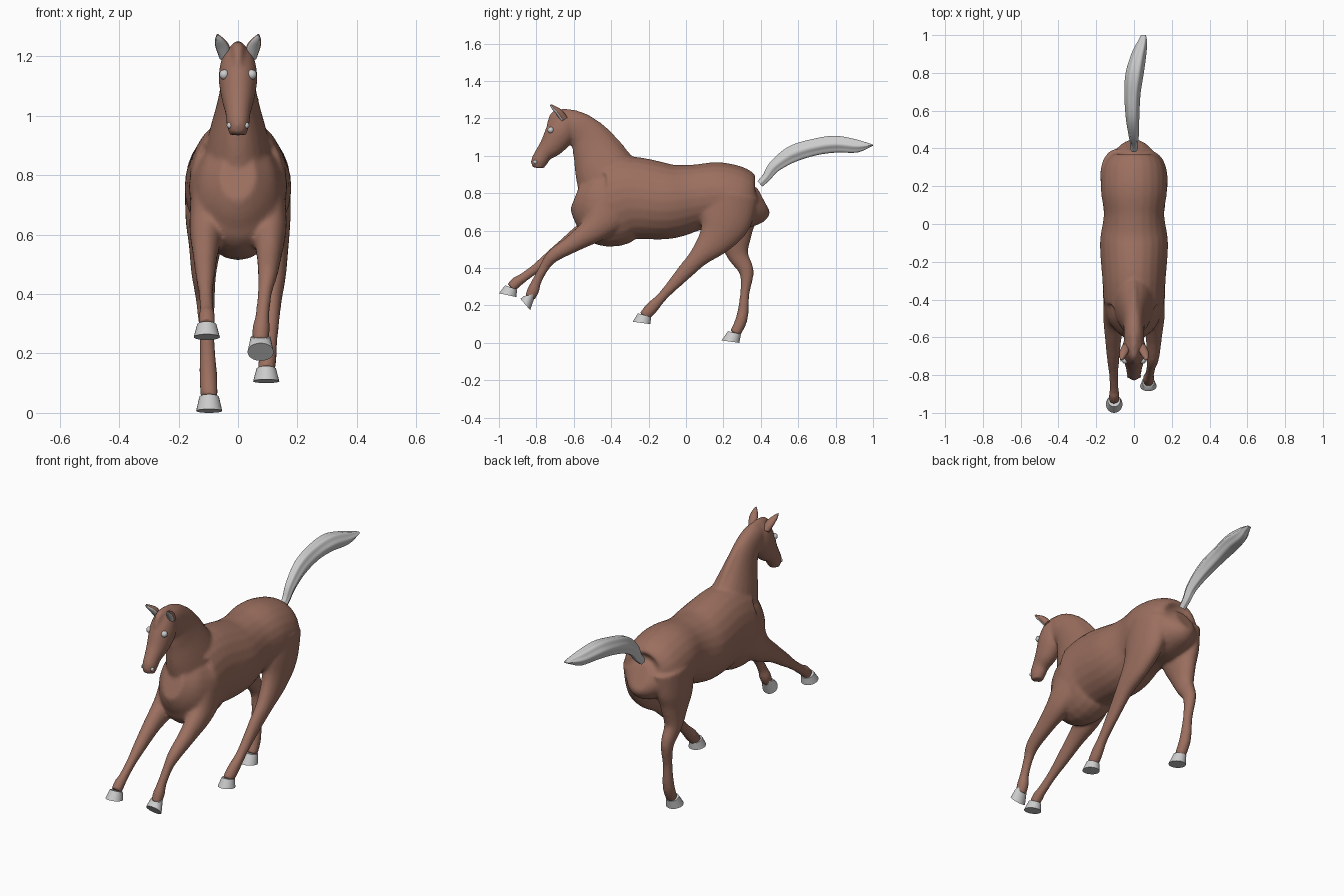
import bpy, bmesh, math
from mathutils import Vector

coat = bpy.data.materials.new("coat")
coat.diffuse_color = (0.33, 0.16, 0.115, 1)


def finish(bm, name, mat=None):
    bmesh.ops.recalc_face_normals(bm, faces=bm.faces)
    me = bpy.data.meshes.new(name)
    bm.to_mesh(me)
    bm.free()
    ob = bpy.data.objects.new(name, me)
    bpy.context.collection.objects.link(ob)
    if mat:
        me.materials.append(mat)
    return ob


def smooth(ob, angle=50):
    bpy.ops.object.select_all(action='DESELECT')
    bpy.context.view_layer.objects.active = ob
    ob.select_set(True)
    bpy.ops.object.shade_smooth_by_angle(angle=math.radians(angle))


def skin_rings(bm, rings):
    n = len(rings[0])
    rows = [[bm.verts.new(p) for p in r] for r in rings]
    for a, b in zip(rows, rows[1:]):
        for i in range(n):
            j = (i + 1) % n
            bm.faces.new((a[i], a[j], b[j], b[i]))
    bm.faces.new(rows[0][::-1])
    bm.faces.new(rows[-1])


def loft(bm, keys, sides=24, steps=6, groove=0.0):
    """Tube through keys (x, y, z, half width across x, half depth in the yz plane)."""
    k = [keys[0]] + list(keys) + [keys[-1]]
    pts = []
    for i in range(1, len(k) - 2):
        for s in range(steps):
            t = s / steps
            pts.append([0.5 * (2 * b + (c - a) * t + (2 * a - 5 * b + 4 * c - d) * t * t
                               + (3 * b - a - 3 * c + d) * t ** 3)
                        for a, b, c, d in zip(*k[i - 1:i + 3])])
    pts.append(list(keys[-1]))
    rings = []
    for i, p in enumerate(pts):
        q, r = pts[max(i - 1, 0)], pts[min(i + 1, len(pts) - 1)]
        v = Vector((0, q[2] - r[2], r[1] - q[1])).normalized()
        ring = []
        for j in range(sides):
            a = 2 * math.pi * j / sides
            g = 1 + groove * math.cos(6 * a)
            ring.append(Vector(p[:3]) + Vector((p[3] * g * math.cos(a), 0, 0)) + v * p[4] * g * math.sin(a))
        rings.append(ring)
    skin_rings(bm, rings)


# Horse body: overlapping lofts fused into one skin
bm = bmesh.new()
torso = [(-.585, .80, .06, .09), (-.52, .775, .125, .17), (-.42, .745, .16, .232),
         (-.30, .775, .167, .222), (-.10, .757, .18, .203), (.05, .777, .16, .177),
         (.18, .79, .175, .175), (.30, .765, .165, .165), (.375, .755, .115, .125), (.412, .77, .05, .07)]
neck = [(-.38, .80, .13, .19), (-.44, .93, .10, .16), (-.49, 1.04, .07, .123),
        (-.535, 1.115, .056, .097), (-.60, 1.165, .053, .08), (-.665, 1.19, .045, .05)]
head = [(-.625, 1.225, .03, .035), (-.645, 1.19, .055, .066), (-.67, 1.128, .065, .08),
        (-.712, 1.063, .056, .068), (-.76, 1.012, .043, .047), (-.785, .968, .038, .044), (-.79, .935, .028, .032)]
mane = [(-.735, 1.165, .012, .012), (-.70, 1.225, .02, .018), (-.61, 1.23, .02, .018), (-.53, 1.20, .018, .018),
        (-.45, 1.15, .018, .018), (-.37, 1.07, .018, .018), (-.30, .99, .014, .014)]
for part in (torso, neck, head, mane):
    loft(bm, [(0,) + p for p in part])

front_leg_left = [(.10, -.40, .72, .06, .13), (.105, -.48, .62, .058, .08), (.105, -.60, .535, .043, .05),
                  (.10, -.71, .465, .033, .036), (.09, -.76, .40, .024, .026), (.082, -.80, .325, .024, .026),
                  (.078, -.815, .285, .03, .032), (.076, -.835, .24, .027, .028)]
front_leg_right = [(-.10, -.40, .72, .06, .13), (-.105, -.49, .62, .058, .08), (-.11, -.61, .54, .043, .05),
                   (-.11, -.72, .46, .032, .036), (-.108, -.80, .40, .024, .026), (-.105, -.875, .345, .024, .026),
                   (-.105, -.905, .325, .028, .03), (-.105, -.935, .295, .028, .028)]
hind_leg_left = [(.09, .24, .80, .088, .15), (.105, .21, .66, .072, .14), (.115, .16, .56, .055, .098),
                 (.12, .07, .46, .041, .055), (.115, -.01, .375, .032, .042), (.108, -.12, .255, .026, .027),
                 (.10, -.185, .185, .03, .034), (.095, -.225, .14, .029, .03)]
hind_leg_right = [(-.09, .26, .80, .088, .14), (-.105, .25, .66, .072, .13), (-.11, .26, .56, .055, .092),
                  (-.115, .278, .47, .042, .057), (-.11, .323, .38, .032, .039), (-.105, .314, .26, .025, .025),
                  (-.10, .298, .13, .03, .032), (-.097, .262, .05, .029, .03)]
for leg in (front_leg_left, front_leg_right, hind_leg_left, hind_leg_right):
    loft(bm, leg)
body = finish(bm, "horse_body", coat)
rm = body.modifiers.new("fuse", 'REMESH')
rm.mode = 'VOXEL'
rm.voxel_size = 0.009
rm.use_smooth_shade = True
sm = body.modifiers.new("soften", 'SMOOTH')
sm.factor = 0.5
sm.iterations = 6


# Hooves: coronet and sole given as toe and heel points (y, z)
def hoof(name, x, top, sole):
    rings = []
    for (toe, heel), w in ((top, .033), (sole, .044)):
        a, b = Vector((x, *toe)), Vector((x, *heel))
        mid, u = (a + b) / 2, (a - b) / 2
        rings.append([mid + u * math.cos(t) + Vector((w * math.sin(t), 0, 0))
                      for t in (2 * math.pi * i / 24 for i in range(24))])
    bm = bmesh.new()
    skin_rings(bm, rings)
    smooth(finish(bm, name), 40)


hoof("front_hoof_left", .076, ((-.868, .25), (-.803, .262)), ((-.885, .235), (-.833, .175)))
hoof("front_hoof_right", -.105, ((-.967, .308), (-.903, .284)), ((-1.0, .265), (-.907, .245)))
hoof("hind_hoof_left", .095, ((-.257, .158), (-.187, .138)), ((-.285, .113), (-.19, .10)))
hoof("hind_hoof_right", -.097, ((.225, .063), (.294, .045)), ((.19, .013), (.285, 0.0)))

# Tail
bm = bmesh.new()
loft(bm, [(0, .395, .85, .018, .02), (0, .43, .885, .02, .024), (-.002, .475, .945, .026, .034),
          (-.008, .57, 1.01, .034, .046), (-.008, .69, 1.047, .04, .046), (.004, .80, 1.062, .045, .046),
          (.028, .91, 1.052, .036, .036), (.045, .97, 1.055, .022, .016), (.05, 1.0, 1.057, .012, .003)],
     sides=36, groove=.07)
smooth(finish(bm, "tail"))

# Ears, eyes and nostrils on both sides
for side, s in (("left", 1), ("right", -1)):
    ear = [(.043, -.648, 1.195, .02, .018), (.052, -.675, 1.232, .024, .017),
           (.062, -.703, 1.257, .015, .010), (.069, -.72, 1.274, .002, .002)]
    for name, mat, dy, f in (("ear_" + side, coat, 0, 1), ("inner_ear_" + side, None, -.007, .85)):
        bm = bmesh.new()
        loft(bm, [(s * x, y + dy, z - .002 * (dy != 0), w * f, d * f) for x, y, z, w, d in ear], sides=16)
        smooth(finish(bm, name, mat))
    for name, pos, r in (("eye_" + side, (.046, -.723, 1.138), .017),
                         ("nostril_" + side, (.027, -.805, .967), .011)):
        bm = bmesh.new()
        bmesh.ops.create_uvsphere(bm, u_segments=16, v_segments=10, radius=r)
        bmesh.ops.translate(bm, verts=bm.verts, vec=(s * pos[0], pos[1], pos[2]))
        smooth(finish(bm, name))
